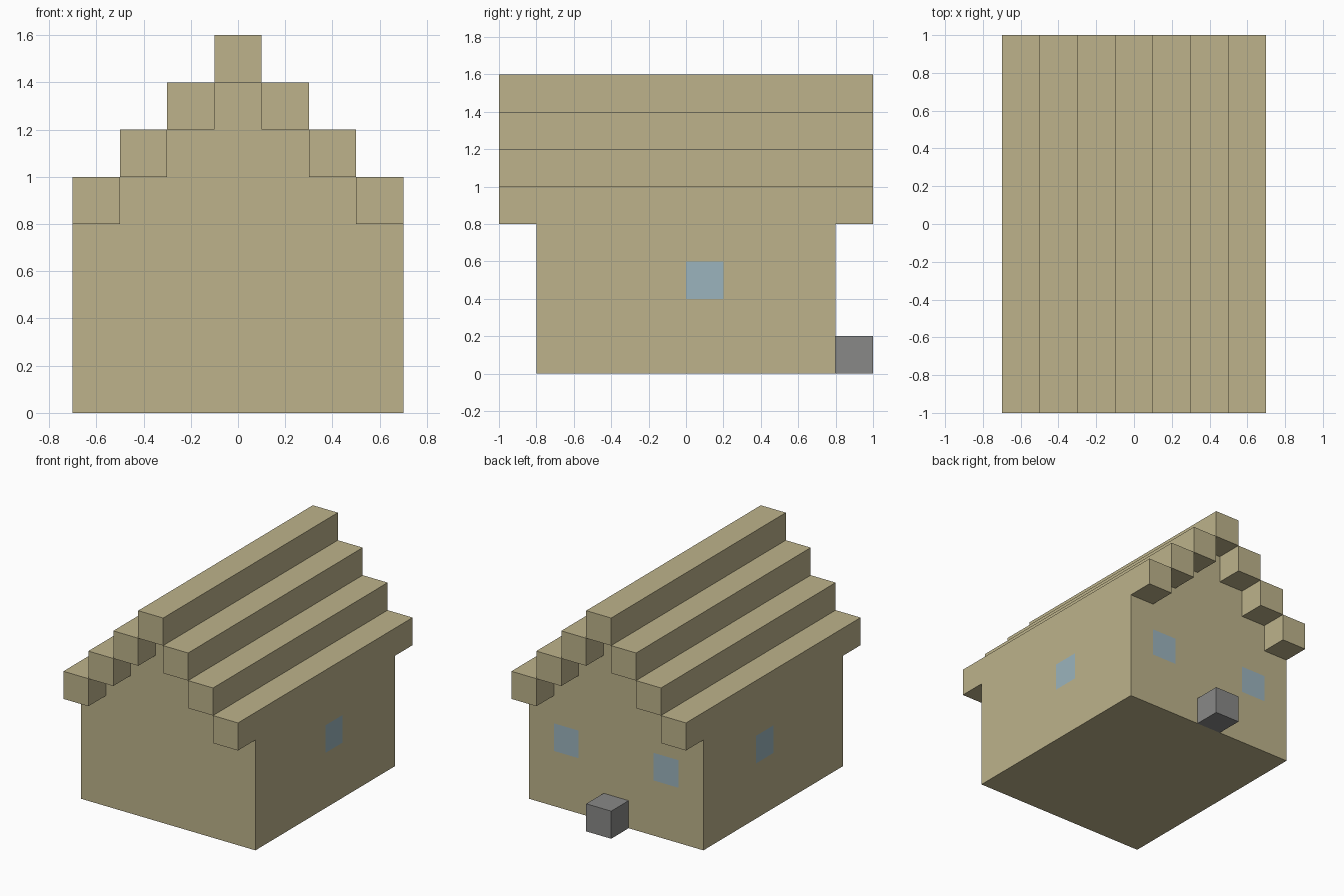
import bpy
import bmesh
from mathutils import Vector

cube = bpy.data.objects.get("Cube")
if cube:
    bpy.data.objects.remove(cube, do_unlink=True)

U = 0.2  # block size


def material(name, rgb):
    mat = bpy.data.materials.new(name)
    mat.use_nodes = True
    colour = (*rgb, 1)
    mat.diffuse_color = colour
    mat.node_tree.nodes["Principled BSDF"].inputs["Base Color"].default_value = colour
    return mat


sand = material("sandy wood", (0.51, 0.45, 0.258))
glass = material("pale blue glass", (0.33, 0.456, 0.51))
stone = material("grey stone", (0.25, 0.25, 0.245))


def add_object(name, bm, *mats):
    bmesh.ops.recalc_face_normals(bm, faces=bm.faces)
    mesh = bpy.data.meshes.new(name)
    bm.to_mesh(mesh)
    bm.free()
    for mat in mats:
        mesh.materials.append(mat)
    obj = bpy.data.objects.new(name, mesh)
    bpy.context.collection.objects.link(obj)
    return obj


def box(name, low, high, mat):
    low, high = Vector(low), Vector(high)
    bm = bmesh.new()
    bmesh.ops.create_cube(bm, size=1)
    bmesh.ops.scale(bm, vec=high - low, verts=bm.verts)
    bmesh.ops.translate(bm, vec=(low + high) / 2, verts=bm.verts)
    return add_object(name, bm, mat)


# House body: stepped gable profile extruded from front to back
half = [(0.7, 0)]
for step in range(4):
    x, z = 0.7 - step * U, 0.8 + step * U
    half.append((x, z))
    if step < 3:
        half.append((x - U, z))
profile = half + [(-x, z) for x, z in reversed(half)]

bm = bmesh.new()
gable = bm.faces.new([bm.verts.new((x, -0.8, z)) for x, z in profile])
walls = bmesh.ops.extrude_face_region(bm, geom=[gable])
bmesh.ops.translate(bm, vec=(0, 1.6, 0),
                    verts=[v for v in walls["geom"] if isinstance(v, bmesh.types.BMVert)])

# Cut the wall faces along the window edges
cuts = [(0, x) for x in (-0.5, -0.3, 0.3, 0.5)] + [(1, 0), (1, U), (2, 0.4), (2, 0.6)]
for axis, place in cuts:
    point, normal = Vector(), Vector()
    point[axis], normal[axis] = place, 1
    bmesh.ops.bisect_plane(bm, geom=bm.verts[:] + bm.edges[:] + bm.faces[:],
                           plane_co=point, plane_no=normal, dist=1e-5)

# Windows: one on each side wall, two on the back wall
for face in bm.faces:
    c = face.calc_center_median()
    side = abs(c.x) > 0.69 and 0 < c.y < U
    back = c.y > 0.79 and 0.3 < abs(c.x) < 0.5
    if 0.4 < c.z < 0.6 and (side or back):
        face.material_index = 1
add_object("house_body", bm, sand, glass)

# Roof: stepped beams on both sides and a ridge beam
for step in range(3):
    z = 0.8 + step * U
    for side, sign in (("left", 1), ("right", -1)):
        x = sign * (0.6 - step * U)
        box(f"roof_beam_{side}_{step + 1}", (x - U / 2, -1, z), (x + U / 2, 1, z + U), sand)
box("ridge_beam", (-0.1, -1, 1.4), (0.1, 1, 1.6), sand)

# Stone step at the back
box("back_step", (-0.1, 0.8, 0), (0.1, 1, U), stone)
